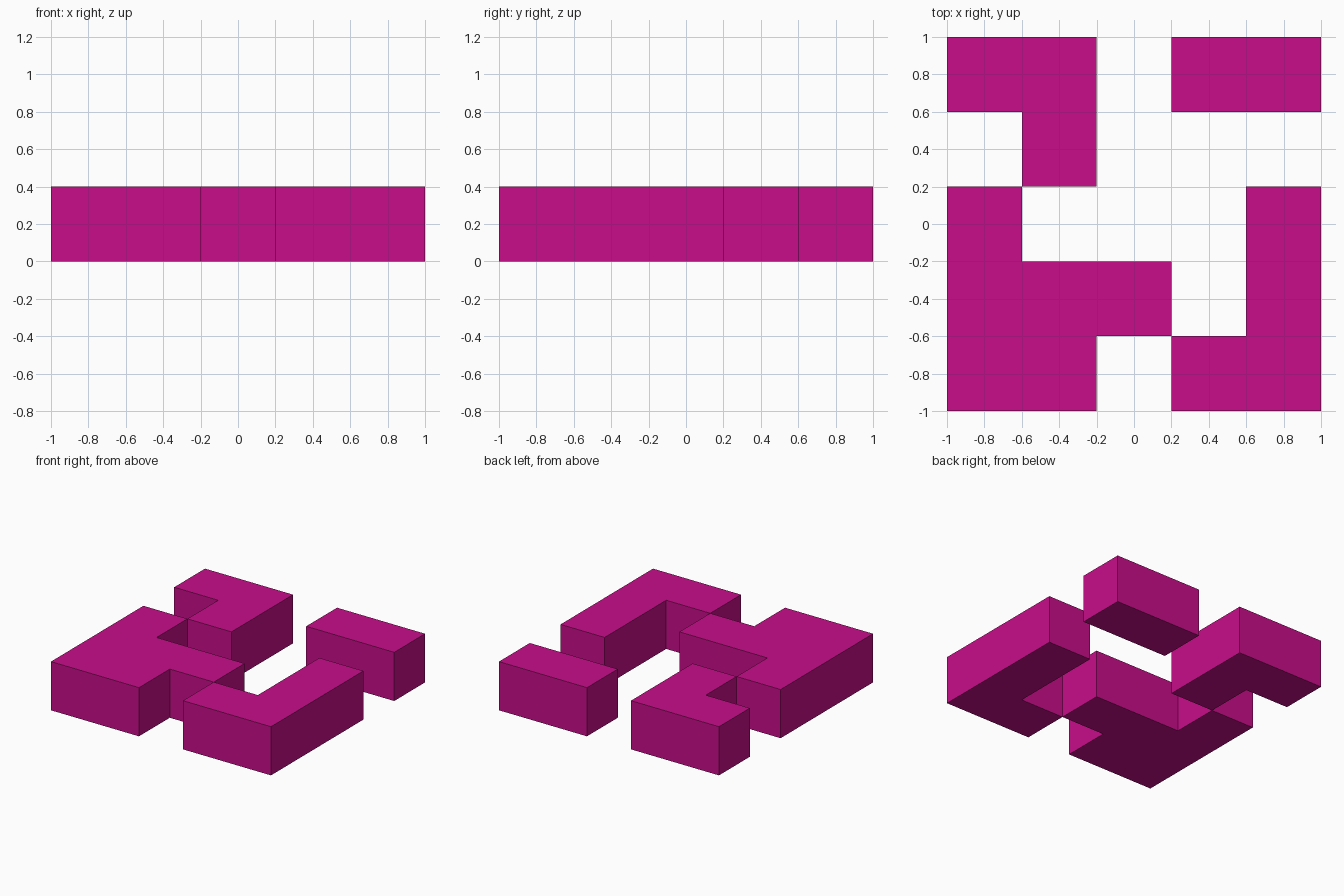
import bpy
import bmesh

if "Cube" in bpy.data.objects:
    bpy.data.objects.remove(bpy.data.objects["Cube"])

CELL = 0.4    # grid step of the layout
HEIGHT = 0.4  # thickness of every block

magenta = bpy.data.materials.new("magenta")
magenta.diffuse_color = (0.58, 0.004, 0.255, 1.0)
magenta.use_nodes = True
magenta.node_tree.nodes["Principled BSDF"].inputs["Base Color"].default_value = magenta.diffuse_color


def block(name, outline):
    """Extrude a counter-clockwise outline, given in cells from the front left corner."""
    bm = bmesh.new()
    base = bm.faces.new([bm.verts.new((c * CELL - 1, r * CELL - 1, 0)) for c, r in outline])
    ext = bmesh.ops.extrude_face_region(bm, geom=[base], use_keep_orig=True)
    top = [v for v in ext["geom"] if isinstance(v, bmesh.types.BMVert)]
    bmesh.ops.translate(bm, verts=top, vec=(0, 0, HEIGHT))
    bmesh.ops.recalc_face_normals(bm, faces=bm.faces[:])
    mesh = bpy.data.meshes.new(name)
    bm.to_mesh(mesh)
    bm.free()
    mesh.materials.append(magenta)
    obj = bpy.data.objects.new(name, mesh)
    bpy.context.collection.objects.link(obj)


# Large stepped block at the front left
block("front_left_block", [(0, 0), (2, 0), (2, 1), (3, 1), (3, 2), (1, 2), (1, 3), (0, 3)])
# L-shaped block at the front right
block("front_right_block", [(3, 0), (5, 0), (5, 3), (4, 3), (4, 1), (3, 1)])
# Hooked block at the back left
block("back_left_block", [(1, 3), (2, 3), (2, 5), (0, 5), (0, 4), (1, 4)])
# Straight bar at the back right
block("back_right_bar", [(3, 4), (5, 4), (5, 5), (3, 5)])
